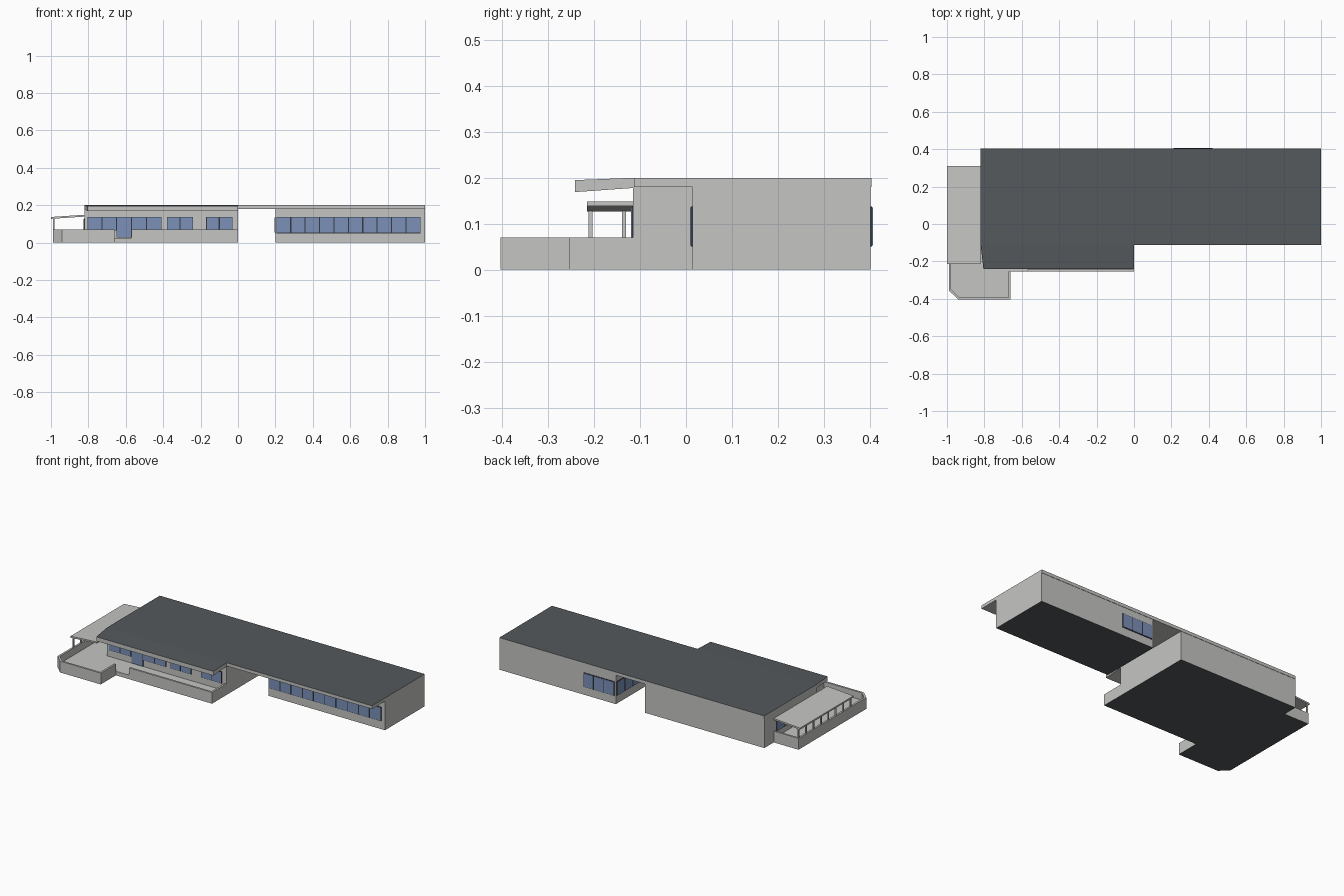
import bpy, bmesh
from mathutils import Vector

if "Cube" in bpy.data.objects:
    bpy.data.objects.remove(bpy.data.objects["Cube"])


def material(name, rgb):
    m = bpy.data.materials.new(name)
    m.diffuse_color = (*rgb, 1)
    m.use_nodes = True
    m.node_tree.nodes["Principled BSDF"].inputs["Base Color"].default_value = m.diffuse_color
    return m


WALL = material("pale grey concrete", (0.56, 0.56, 0.55))
DARK = material("dark slate", (0.09, 0.10, 0.107))
GLASS = material("blue glass", (0.20, 0.28, 0.48))
FRAME = material("dark frame", (0.035, 0.04, 0.05))


def prism(name, pts, z0, z1, mat=WALL, top=None, bottom=None, zfun=None):
    """Extruded plan outline; top / bottom faces may have their own colour."""
    bm = bmesh.new()
    low = [bm.verts.new((x, y, z0)) for x, y in pts]
    high = [bm.verts.new((x, y, z1)) for x, y in pts]
    n = len(pts)
    bm.faces.new(low[::-1])
    bm.faces.new(high)
    for i in range(n):
        j = (i + 1) % n
        bm.faces.new((low[i], low[j], high[j], high[i]))
    if zfun:
        for v in bm.verts:
            v.co.z += zfun(v.co)
    bmesh.ops.recalc_face_normals(bm, faces=bm.faces)
    for f in bm.faces:
        if f.normal.z > 0.8 and top:
            f.material_index = 1
        elif f.normal.z < -0.8 and bottom:
            f.material_index = 2
    me = bpy.data.meshes.new(name)
    bm.to_mesh(me)
    bm.free()
    for m in (mat, top or mat, bottom or mat):
        me.materials.append(m)
    ob = bpy.data.objects.new(name, me)
    bpy.context.collection.objects.link(ob)
    return ob


def box(name, x0, x1, y0, y1, z0, z1, mat=WALL, **kw):
    return prism(name, [(x0, y0), (x1, y0), (x1, y1), (x0, y1)], z0, z1, mat, **kw)


def parapet(name, path, z0, z1, t=0.012):
    """Thin wall along a path, thickened to the left with mitred corners."""
    p = [Vector(q) for q in path]
    inner = []
    for i, q in enumerate(p):
        dirs = []
        if i > 0:
            dirs.append((q - p[i - 1]).normalized())
        if i < len(p) - 1:
            dirs.append((p[i + 1] - q).normalized())
        normals = [Vector((-d.y, d.x)) for d in dirs]
        m = sum(normals, Vector((0, 0))).normalized()
        inner.append(q + m * (t / m.dot(normals[0])))
    prism(name, [tuple(q) for q in p + inner[::-1]], z0, z1)


def window(name, axis, wall, side, a0, a1, z0, z1, panes):
    """Dark frame plate with glass panes on a wall facing side along axis."""
    def plate(nm, b0, b1, c0, c1, depth, mat):
        w0, w1 = sorted((wall, wall + side * depth))
        if axis == 'y':
            box(nm, b0, b1, w0, w1, c0, c1, mat)
        else:
            box(nm, w0, w1, b0, b1, c0, c1, mat)
    plate(name + "_frame", a0, a1, z0, z1, 0.003, FRAME)
    step = (a1 - a0) / panes
    for i in range(panes):
        plate(f"{name}_pane_{i}", a0 + i * step + 0.003, a0 + (i + 1) * step - 0.003,
              z0 + 0.003, z1 - 0.003, 0.005, GLASS)


# main blocks
box("left_block", -0.82, 0, -0.115, 0.402, 0, 0.18, bottom=DARK)
box("right_block", 0.2, 1, 0.014, 0.402, 0, 0.18, bottom=DARK)

# roof: main slab and drooping front overhang
box("main_roof", -0.82, 1, -0.113, 0.404, 0.18, 0.2, top=DARK)
prism("front_overhang", [(-0.805, -0.241), (0, -0.241), (0, -0.113), (-0.82, -0.113)],
      0.178, 0.2, top=DARK,
      zfun=lambda c: 0 if c.y > -0.2 else (-0.005 if c.z > 0.19 else -0.009))

# terrace floor and parapets
edge = [(-0.99, 0.31), (-0.99, -0.355), (-0.94, -0.404), (-0.66, -0.404), (-0.66, -0.255)]
prism("terrace_floor", edge + [(0, -0.255), (0, -0.115), (-0.82, -0.115), (-0.82, 0.31)],
      0, 0.025, bottom=DARK)
parapet("terrace_parapet", [(-0.82, 0.31)] + edge, 0.025, 0.07)
parapet("front_parapet", [(-0.57, -0.255), (0, -0.255), (0, -0.115)], 0.025, 0.07)

# side canopy sloping up to the wall, on a row of posts
box("side_canopy", -1, -0.82, -0.215, 0.31, 0.127, 0.137,
    zfun=lambda c: 0.012 if c.x > -0.9 else 0)
for i in range(8):
    y = -0.208 + i * 0.073
    box(f"canopy_post_{i}", -0.989, -0.981, y - 0.004, y + 0.004, 0.025, 0.129)

# windows
window("right_front_window", 'y', 0.014, -1, 0.205, 0.975, 0.05, 0.138, 10)
window("left_window_a", 'y', -0.115, -1, -0.805, -0.65, 0.065, 0.138, 2)
window("terrace_door", 'y', -0.115, -1, -0.65, -0.57, 0.026, 0.138, 1)
window("left_window_b", 'y', -0.115, -1, -0.57, -0.41, 0.065, 0.138, 2)
window("left_window_c", 'y', -0.115, -1, -0.38, -0.24, 0.065, 0.138, 2)
window("left_window_d", 'y', -0.115, -1, -0.17, -0.03, 0.065, 0.138, 2)
window("back_window", 'y', 0.402, 1, 0.21, 0.42, 0.05, 0.138, 3)
window("passage_window", 'x', 0.2, -1, 0.02, 0.395, 0.05, 0.138, 5)
window("side_window", 'x', -0.82, -1, -0.09, 0.29, 0.06, 0.13, 5)
